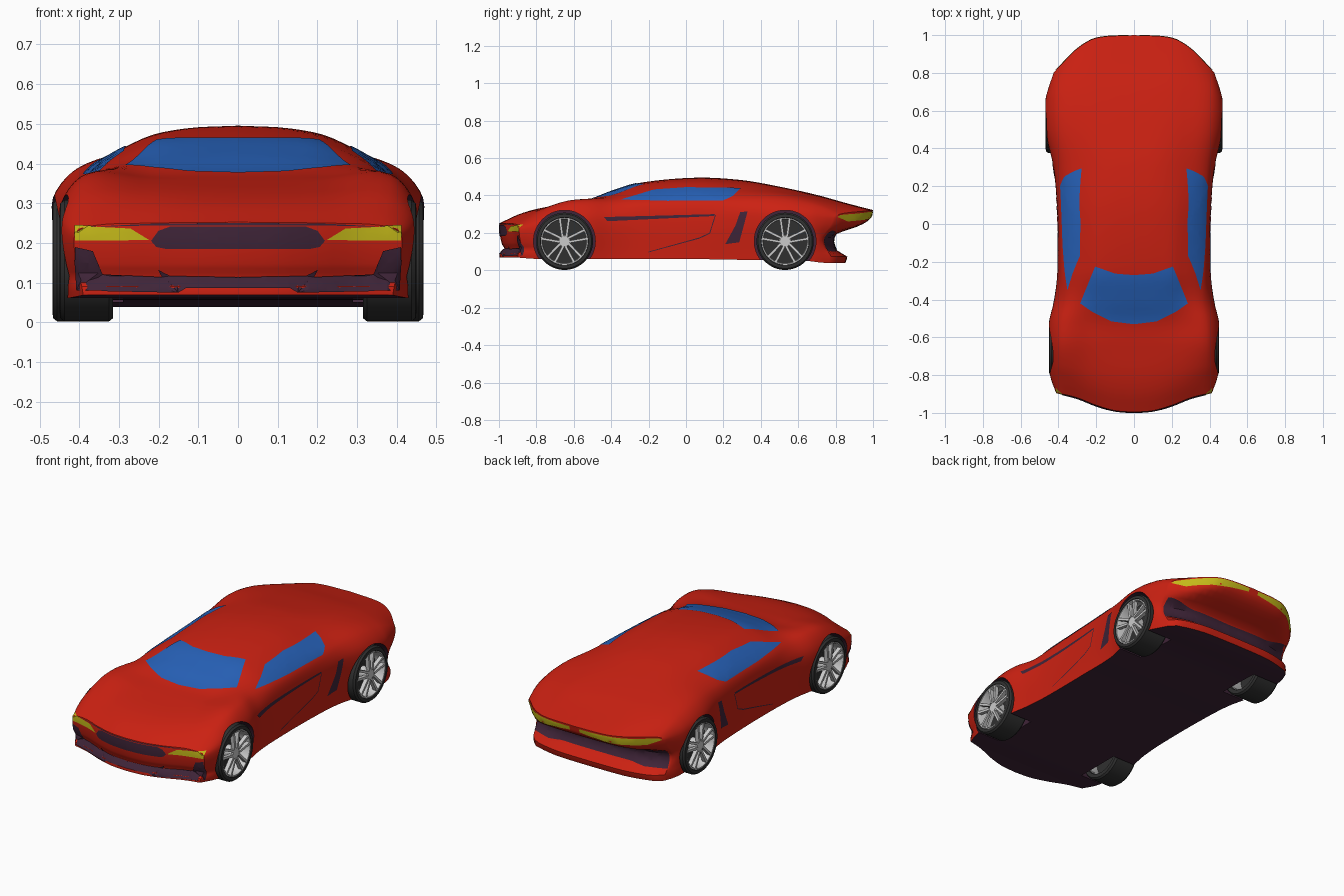
import bpy, bmesh, math
from mathutils import Vector
from mathutils.bvhtree import BVHTree

if "Cube" in bpy.data.objects:
    bpy.data.objects.remove(bpy.data.objects["Cube"])


def material(name, rgb):
    m = bpy.data.materials.new(name)
    m.diffuse_color = (*rgb, 1)
    m.use_nodes = True
    m.node_tree.nodes["Principled BSDF"].inputs["Base Color"].default_value = m.diffuse_color
    return m


RED = material("red_paint", (0.6, 0.015, 0.006))
DARK = material("dark_trim", (0.05, 0.018, 0.04))
BLUE = material("blue_glass", (0.02, 0.12, 0.48))
YELLOW = material("yellow_lamp", (0.55, 0.48, 0.01))
RUBBER = material("rubber", (0.03, 0.03, 0.03))
SILVER = material("silver", (0.6, 0.6, 0.6))


def spline(ts, rows, t):
    """Cubic Hermite through vector rows at parameters ts."""
    n = len(ts) - 1
    t = min(max(t, ts[0]), ts[n])
    i = max(j for j in range(n) if ts[j] <= t)

    def slope(j):
        a, b = max(j - 1, 0), min(j + 1, n)
        return (rows[b] - rows[a]) / (ts[b] - ts[a])
    h = ts[i + 1] - ts[i]
    u = (t - ts[i]) / h
    return (rows[i] * (2*u**3 - 3*u*u + 1) + slope(i) * (h * (u**3 - 2*u*u + u))
            + rows[i + 1] * (3*u*u - 2*u**3) + slope(i + 1) * (h * (u**3 - u*u)))


def finish(name, bm, mats, mirror=False, angle=35):
    me = bpy.data.meshes.new(name)
    bm.to_mesh(me)
    bm.free()
    for m in mats:
        me.materials.append(m)
    ob = bpy.data.objects.new(name, me)
    bpy.context.collection.objects.link(ob)
    smooth(ob, angle)
    if mirror:
        ob.modifiers.new("mirror", 'MIRROR')
    return ob


def smooth(ob, angle):
    bpy.ops.object.select_all(action='DESELECT')
    ob.select_set(True)
    bpy.context.view_layer.objects.active = ob
    bpy.ops.object.shade_smooth_by_angle(angle=math.radians(angle))


# Body stations: y, top z, roof edge x z, belt x z, widest x z, sill x z
STATIONS = [
    (-1.00, .252, .20, .250, .36, .244, .412, .22, .39, .068),
    (-0.90, .298, .21, .296, .37, .286, .437, .24, .42, .062),
    (-0.80, .328, .22, .328, .38, .325, .449, .26, .435, .06),
    (-0.65, .355, .22, .358, .385, .366, .451, .28, .438, .06),
    (-0.52, .377, .22, .374, .38, .375, .447, .28, .43, .06),
    (-0.40, .422, .22, .408, .36, .370, .418, .28, .41, .06),
    (-0.25, .467, .22, .450, .37, .370, .402, .28, .40, .06),
    (0.05, .495, .24, .463, .38, .374, .405, .28, .40, .06),
    (0.30, .482, .25, .447, .385, .385, .425, .30, .41, .056),
    (0.50, .447, .26, .428, .405, .388, .467, .30, .455, .055),
    (0.70, .403, .26, .394, .41, .364, .467, .29, .45, .05),
    (0.85, .361, .26, .358, .41, .336, .450, .28, .435, .042),
    (1.00, .322, .26, .317, .40, .302, .425, .28, .41, .038)]
YS = [s[0] for s in STATIONS]
ROWS = [Vector(s[1:]) for s in STATIONS]


def curve(pairs):
    ts, vs = [p[0] for p in pairs], [Vector((p[1], 0)) for p in pairs]
    return lambda t: spline(ts, vs, t)[0]


# Plan curvature and vertical profile of the nose and the tail
nose_plan = curve([(0, .004), (.1, .012), (.2, .04), (.3, .08), (.4, .105), (.47, .12)])
nose_side = curve([(.06, 0), (.09, 0), (.112, .025), (.14, .012), (.2, 0), (.26, 0)])
tail_plan = curve([(0, 0), (.2, .015), (.3, .07), (.4, .17), (.47, .24)])
tail_side = curve([(.035, .15), (.08, .14), (.1, .19), (.19, .2), (.235, .08), (.27, .02), (.32, 0)])


def ring(s, k=1):
    zt, xr, zr, xb, zb, w, zm, xs, zs = spline(YS, ROWS, s)
    keys = [Vector(p) for p in ((0, zt), (xr*.55, zt - .22*(zt - zr)), (xr, zr),
                                (xb, zb), (w, zm), (xs, zs))]
    ts = [0]
    for a, b in zip(keys, keys[1:]):
        ts.append(ts[-1] + (b - a).length)
    half = []
    for i, n in enumerate((4, 4, 6, 6, 14)):
        half += [spline(ts, keys, ts[i] + (ts[i+1] - ts[i]) * j / n) for j in range(n)]
    half.append(keys[-1])
    out = []
    for x, z in half:
        x *= k
        front = nose_plan(abs(x)) + nose_side(z)
        a, b = tail_plan(abs(x)), tail_side(z)
        rear = max(a, b) + .3 * min(a, b)
        y = s + front * max(0, (-.5 - s) / .5)**1.5 - rear * max(0, (s - .55) / .45)**1.5
        out.append((x, y, z))
    return out + [(-x, y, z) for x, y, z in reversed(out[1:])], len(out)


# Lofted body shell with closed ends and a dark floor
bm = bmesh.new()
ends = [i / 12 for i in range(12)]
params = [(-1, k) for k in ends] + [(-1 + i / 40, 1) for i in range(81)] + [(1, k) for k in reversed(ends)]
loops = []
for s, k in params:
    pts, m = ring(s, k)
    loops.append([bm.verts.new(p) for p in pts])
for A, B in zip(loops, loops[1:]):
    for j in range(len(A)):
        n = (j + 1) % len(A)
        bm.faces.new((A[j], A[n], B[n], B[j])).material_index = int(j == m - 1)
bmesh.ops.remove_doubles(bm, verts=bm.verts, dist=1e-5)
bmesh.ops.recalc_face_normals(bm, faces=bm.faces)
body = finish("body", bm, [RED, DARK])

# Wheel arches cut from the body
WHEELS = (("front", -.65, .45), ("rear", .53, .468))
for end, y, _ in WHEELS:
    for side in (-1, 1):
        bpy.ops.mesh.primitive_cylinder_add(vertices=64, radius=.165, depth=.3,
                                            location=(side * .44, y, .156), rotation=(0, math.pi/2, 0))
        cutter = bpy.context.object
        cutter.hide_render = True
        for mt in (RED, DARK):
            cutter.data.materials.append(mt)
        for p in cutter.data.polygons:
            p.material_index = 1
        mod = body.modifiers.new("arch", 'BOOLEAN')
        mod.operation, mod.solver, mod.object = 'DIFFERENCE', 'EXACT', cutter
        bpy.context.view_layer.objects.active = body
        bpy.ops.object.modifier_apply(modifier="arch")
        bpy.data.objects.remove(cutter)
smooth(body, 35)

bm = bmesh.new()
bm.from_mesh(body.data)
bvh = BVHTree.FromBMesh(bm)
bm.free()
VIEWS = {"side": (lambda a, b: (2, a, b), (-1, 0, 0)), "top": (lambda a, b: (a, b, 2), (0, 0, -1)),
         "front": (lambda a, b: (a, -2, b), (0, 1, 0)), "back": (lambda a, b: (a, 2, b), (0, -1, 0))}


def panel(name, view, mat, outline, offset=.003, step=.025):
    """Flat outline projected on the body from one view, then mirrored."""
    place, d = VIEWS[view]
    d = Vector(d)
    bm = bmesh.new()
    bm.faces.new([bm.verts.new((a, b, 0)) for a, b in outline])
    bmesh.ops.triangulate(bm, faces=bm.faces)
    for axis in (0, 1):
        for i in range(-40, 41):
            co, no = [0, 0, 0], [0, 0, 0]
            co[axis], no[axis] = i * step + .0013, 1
            bmesh.ops.bisect_plane(bm, geom=bm.verts[:] + bm.edges[:] + bm.faces[:],
                                   plane_co=co, plane_no=no)
    for v in bm.verts[:]:
        hit, normal, _, _ = bvh.ray_cast(Vector(place(v.co.x, v.co.y)), d)
        if hit is None:
            bm.verts.remove(v)
        else:
            v.co = hit + normal * offset
    bmesh.ops.triangulate(bm, faces=bm.faces)
    bm.normal_update()
    bmesh.ops.reverse_faces(bm, faces=[f for f in bm.faces if f.normal.dot(d) > 0])
    finish(name, bm, [mat], mirror=True)


# Glass
panel("windshield", "top", BLUE, [(0, -.53), (.12, -.515), (.22, -.465), (.285, -.42),
                                  (.205, -.225), (.1, -.262), (0, -.27)])
panel("side_window", "side", BLUE, [(-.35, .376), (-.17, .43), (0, .442), (.295, .438),
                                    (.25, .395), (.2, .372), (-.1, .37)])
# Nose: lamps, grille, shut line, splitter
panel("headlight", "front", YELLOW, [(.222, .207), (.27, .236), (.41, .243), (.41, .206)])
panel("grille", "front", DARK, [(0, .241), (.17, .241), (.2, .23), (.218, .205), (.205, .19), (.18, .185), (0, .185)])
panel("nose_gap", "front", DARK, [(0, .244), (.2, .244), (.38, .24), (.2, .249), (0, .25)])
panel("splitter", "front", DARK, [(0, .115), (.17, .118), (.2, .135), (.19, .115), (.34, .122), (.365, .18),
                                  (.41, .19), (.403, .08), (.15, .075), (.13, .085), (0, .085)], .005)
# Flanks: door slot, intake, door seam
panel("door_slot", "side", DARK, [(-.44, .284), (.155, .3), (.15, .29), (-.42, .262)])
panel("side_intake", "side", DARK, [(.21, .14), (.285, .15), (.33, .315), (.29, .31), (.265, .24)])
panel("door_seam", "side", DARK, [(.155, .295), (.125, .2), (.07, .175), (-.2, .1), (-.2, .096),
                                  (.073, .17), (.129, .197), (.16, .295)])
# Tail: lamps and dark bumper inset
panel("tail_light", "back", YELLOW, [(.03, .295), (.2, .275), (.36, .262), (.418, .285), (.405, .296), (.2, .314), (.03, .314)])
panel("rear_inset", "back", DARK, [(0, .185), (.25, .19), (.41, .215), (.415, .10), (.3, .098), (.2, .11), (0, .11)])


def lathe(name, y, profile, mat):
    """Revolve (x, radius) points around the wheel axle."""
    bm = bmesh.new()
    vs = [bm.verts.new((x, y, .155 + r)) for x, r in profile]
    es = [bm.edges.new(p) for p in zip(vs, vs[1:])]
    bmesh.ops.spin(bm, geom=vs + es, cent=(0, y, .155), axis=(1, 0, 0), angle=math.tau, steps=64, use_merge=True)
    bmesh.ops.remove_doubles(bm, verts=bm.verts, dist=1e-5)
    bmesh.ops.recalc_face_normals(bm, faces=bm.faces)
    finish(name, bm, [mat], mirror=True)


# Wheels: tyre, rim, dark backing, hub and five twin spokes
for end, y, xo in WHEELS:
    lathe(end + "_tire", y, [(.315, .124), (.315, .145), (.325, .153), (xo - .012, .153), (xo - .002, .145),
                             (xo, .128), (xo - .012, .12), (.327, .12), (.315, .124)], RUBBER)
    lathe(end + "_rim", y, [(.325, .116), (xo - .01, .116), (xo - .003, .12), (xo - .003, .128),
                            (xo - .02, .124), (.325, .122), (.325, .116)], SILVER)
    lathe(end + "_wheel_back", y, [(xo - .06, 0), (xo - .06, .117), (xo - .066, .117), (xo - .066, 0)], RUBBER)
    lathe(end + "_hub", y, [(xo - .062, .034), (xo - .012, .034), (xo - .006, .028), (xo - .006, 0)], SILVER)
    bm = bmesh.new()
    for i in range(5):
        for side in (-1, 1):
            a = math.tau * i / 5
            u, t = Vector((0, math.sin(a), math.cos(a))), Vector((0, math.cos(a), -math.sin(a)))
            c = Vector((0, y, .155))
            v = bmesh.ops.create_cube(bm, size=1)["verts"]
            for p in v:
                far = p.co.z > 0
                r, off = (.119, .024) if far else (.025, .011)
                x = xo - (.012 if far else .014) + p.co.x * .022
                p.co = c + u * r + t * (side * off + p.co.y * .013) + Vector((x, 0, 0))
    bmesh.ops.recalc_face_normals(bm, faces=bm.faces)
    finish(end + "_spokes", bm, [SILVER], mirror=True)
